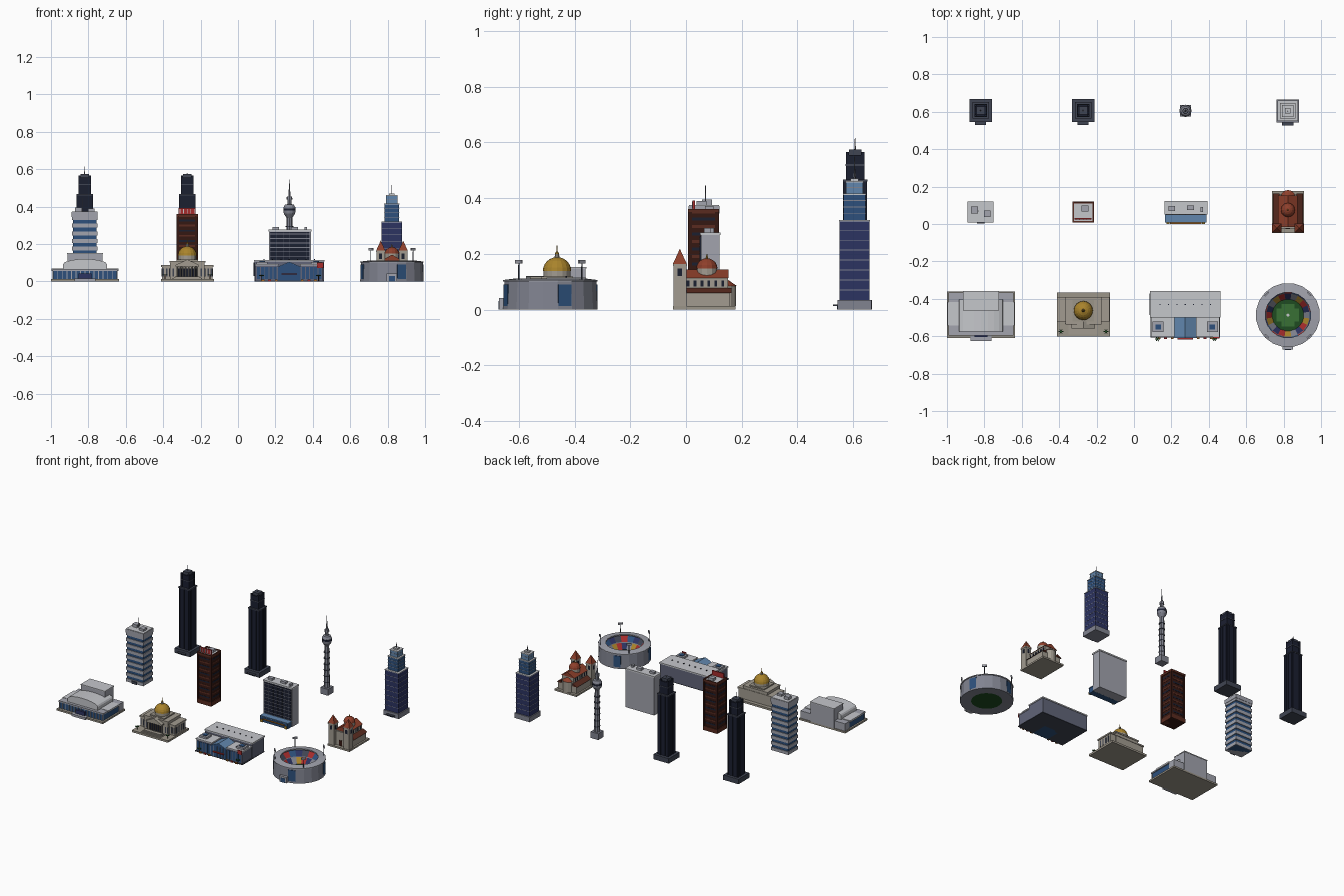
import bpy, bmesh
from math import pi, sin, cos
from mathutils import Matrix

if "Cube" in bpy.data.objects:
    bpy.data.objects.remove(bpy.data.objects["Cube"])

COL = dict(pale=(.56, .57, .6), wall=(.36, .37, .42), stone=(.36, .33, .28), grey=(.22, .23, .28),
           dark=(.011, .014, .03), slate=(.05, .058, .085), navy=(.025, .033, .12), glass=(.026, .08, .2),
           sky=(.12, .24, .42), brown=(.035, .009, .006), umber=(.1, .024, .014), rust=(.27, .05, .024),
           red=(.38, .025, .025), gold=(.4, .23, .025), green=(.013, .07, .015), lime=(.04, .16, .035),
           plate=(.33, .3, .25), orange=(.4, .15, .02), bluegrey=(.12, .13, .19))
parts = {}
O = [0, 0]                       # centre of the building being made


def bm_of(name, col):
    return parts.setdefault((name, col), bmesh.new())


def box(name, col, x, y, w, d, z0, z1, rot=0):
    m = Matrix.Translation((O[0] + x, O[1] + y, (z0 + z1) / 2)) @ Matrix.Rotation(rot, 4, 'Z')
    bmesh.ops.create_cube(bm_of(name, col), size=1, matrix=m @ Matrix.Diagonal((w, d, z1 - z0, 1)))


def cone(name, col, x, y, r1, r2, z0, z1, n=8, rot=0):
    m = Matrix.Translation((O[0] + x, O[1] + y, (z0 + z1) / 2)) @ Matrix.Rotation(rot, 4, 'Z')
    bmesh.ops.create_cone(bm_of(name, col), cap_ends=True, segments=n, radius1=r1, radius2=r2,
                          depth=z1 - z0, matrix=m)


def lathe(name, col, x, y, prof, n=16, rot=0):
    bm = bm_of(name, col)
    vs = [bm.verts.new((O[0] + x + r * cos(rot), O[1] + y + r * sin(rot), z)) for r, z in prof]
    es = [bm.edges.new(p) for p in zip(vs, vs[1:])]
    bmesh.ops.spin(bm, geom=vs + es, cent=(O[0] + x, O[1] + y, 0), axis=(0, 0, 1),
                   angle=2 * pi, steps=n, use_merge=True)


def prism(name, col, pts, y0, y1):
    """Extrude an x-z outline along y."""
    bm = bm_of(name, col)
    f = bm.faces.new([bm.verts.new((O[0] + x, O[1] + y0, z)) for x, z in pts])
    g = bmesh.ops.extrude_face_region(bm, geom=[f])
    bmesh.ops.translate(bm, verts=[v for v in g['geom'] if isinstance(v, bmesh.types.BMVert)],
                        vec=(0, y1 - y0, 0))


def tier(name, col, trim, w, z0, z1, floors):
    """Tower section with floor lines and a pale roof."""
    box(name, col, 0, 0, w, w, z0, z1)
    for i in range(1, floors):
        z = z0 + (z1 - z0) * i / floors
        box(name + '_floor_lines', trim, 0, 0, w + .002, w + .002, z - .0015, z + .0015)
    box(name + '_ledge', 'pale', 0, 0, w + .004, w + .004, z1 - .004, z1 + .001)


def tower_base(name, col):
    box(name + '_base', col, 0, 0, .12, .122, 0, .035)
    box(name + '_canopy', 'slate', 0, -.068, .06, .02, .012, .018)
    box(name + '_door', 'glass', 0, -.061, .04, .004, 0, .012)


# two dark towers with vertical fins
for nm, x, spire in (('west_tower', -.82, .615), ('east_tower', -.272, .58)):
    O[:] = [x, .607]
    tower_base(nm, 'slate')
    box(nm + '_shaft', 'dark', 0, 0, .082, .082, .035, .465)
    box(nm + '_ledge', 'slate', 0, 0, .088, .088, .46, .467)
    box(nm + '_upper', 'dark', 0, 0, .062, .062, .465, .555)
    box(nm + '_upper_ledge', 'slate', 0, 0, .068, .068, .516, .522)
    box(nm + '_crown', 'slate', 0, 0, .045, .045, .555, .575)
    for i in range(5):
        t = (i - 2) * .018
        for s in (-1, 1):
            box(nm + '_fins', 'dark', t, s * .041, .004, .005, .035, .46)
            box(nm + '_fins', 'dark', s * .041, t, .005, .004, .035, .46)
    for sx in (-1, 1):
        for sy in (-1, 1):
            box(nm + '_corner_posts', 'dark', sx * .027, sy * .027, .012, .012, .465, .565)
    cone(nm + '_spire', 'grey', 0, 0, .003, .001, .575, spire, 6)

# broadcast tower
O[:] = [.275, .605]
box('broadcast_base', 'grey', 0, 0, .06, .06, 0, .045)
cone('broadcast_shaft', 'grey', 0, 0, .02, .015, .045, .35, 8)
for i in range(6):
    cone('broadcast_rings', 'slate', 0, 0, .021, .021, .08 + i * .042, .086 + i * .042, 8)
lathe('broadcast_pod', 'grey', 0, 0, [(.012, .335), (.03, .362), (.032, .375), (.032, .395), (.024, .41), (.0, .416)], 12)
cone('broadcast_pod_windows', 'dark', 0, 0, .033, .033, .378, .39, 12)
cone('broadcast_neck', 'grey', 0, 0, .012, .01, .41, .44, 8)
cone('broadcast_small_pod', 'grey', 0, 0, .016, .014, .437, .455, 8)
cone('broadcast_mast', 'grey', 0, 0, .007, .004, .455, .495, 6)
cone('broadcast_mast', 'grey', 0, 0, .003, .001, .495, .55, 6)

# stepped blue tower
O[:] = [.822, .605]
tower_base('stepped_tower', 'grey')
tier('stepped_lower', 'navy', 'grey', .107, .035, .32, 8)
tier('stepped_middle', 'glass', 'grey', .08, .32, .415, 4)
tier('stepped_upper', 'sky', 'grey', .06, .415, .46, 2)
box('stepped_roof_block', 'pale', 0, 0, .03, .03, .46, .47)
cone('stepped_spire', 'grey', 0, 0, .003, .001, .47, .515, 6)

# pale banded office
O[:] = [-.82, .065]
box('office_core', 'glass', 0, 0, .126, .098, 0, .36)
for i in range(9):
    box('office_bands', 'wall', 0, 0, .136, .108, i * .041, i * .041 + .022)
box('office_cap', 'wall', 0, 0, .14, .112, .345, .372)
box('office_roof', 'pale', 0, 0, .136, .108, .372, .375)
for x, y, z in ((-.033, .01, .395), (.035, -.01, .39)):
    box('office_roof_units', 'wall', x, y, .036, .036, .375, z)
cone('office_antenna', 'grey', -.01, .005, .003, .001, .375, .445, 6)
box('office_door', 'slate', 0, -.058, .04, .01, 0, .018)

# brown office with red roof sign
O[:] = [-.272, .063]
box('brown_office', 'brown', 0, 0, .104, .1, .0, .35)
box('brown_base', 'umber', 0, 0, .114, .112, 0, .03)
for i in range(11):
    z = .05 + i * .027
    box('brown_bands', 'umber' if i % 2 else 'dark', 0, 0, .107, .103, z, z + .01)
for sx in (-1, 1):
    for sy in (-1, 1):
        box('brown_corners', 'brown', sx * .05, sy * .048, .014, .014, 0, .35)
    box('brown_parapet', 'umber', sx * .053, 0, .008, .112, .345, .36)
    box('brown_parapet', 'umber', 0, sx * .051, .114, .008, .345, .36)
box('brown_roof', 'pale', 0, 0, .098, .094, .35, .354)
box('brown_roof_unit', 'wall', .01, .02, .04, .03, .354, .372)
box('roof_sign', 'red', 0, -.035, .092, .008, .358, .392)
for i in range(5):
    box('roof_sign_slats', 'pale', (i - 2) * .019, -.04, .004, .003, .362, .388)

# slab hotel
O[:] = [.277, .065]
box('hotel_slab', 'wall', 0, .022, .224, .068, 0, .272)
box('hotel_windows', 'dark', 0, -.013, .212, .003, .045, .264)
for i in range(9):
    box('hotel_floors', 'grey', 0, -.014, .212, .005, .06 + i * .024, .063 + i * .024)
for i in range(13):
    box('hotel_fins', 'slate', (i - 6) * .0175, -.014, .001, .004, .045, .262)
box('hotel_roof_rim', 'pale', 0, .022, .23, .074, .267, .277)
for x, y, w in ((-.075, .018, .034), (.025, .022, .038), (.085, .012, .015)):
    box('hotel_roof_units', 'wall', x, y, w, .026, .277, .292)
box('hotel_podium', 'glass', 0, -.035, .215, .045, 0, .036)
box('hotel_podium_roof', 'sky', 0, -.033, .221, .046, .036, .041)
box('hotel_awning', 'orange', 0, -.058, .17, .016, .02, .026)
for s in (-1, 1):
    box('hotel_planters', 'gold', s * .095, -.058, .016, .012, 0, .018)

# church
O[:] = [.823, .065]
box('church_plinth', 'plate', 0, .0, .172, .225, 0, .012)
box('church_aisles', 'stone', 0, .01, .148, .165, .012, .062)
for s in (-1, 1):
    prism('aisle_roofs', 'umber', [(s * .08, .06), (s * .045, .06), (s * .045, .078)], -.065, .098)
box('church_nave', 'stone', 0, .003, .092, .165, .012, .115)
prism('nave_roof', 'rust', [(-.052, .113), (.052, .113), (0, .143)], -.08, .088)
cone('church_apse', 'stone', 0, .078, .036, .036, .012, .085, 12)
cone('apse_roof', 'rust', 0, .078, .039, .0, .085, .112, 12)
cone('dome_drum', 'stone', 0, .01, .036, .036, .115, .15, 12)
lathe('church_dome', 'rust', 0, .01, [(.038 * cos(a * pi / 10), .148 + .036 * sin(a * pi / 10)) for a in range(6)], 12)
cone('dome_lantern', 'gold', 0, .01, .005, .001, .182, .2, 6)
for s in (-1, 1):
    box('bell_towers', 'stone', s * .06, -.087, .044, .046, .012, .16)
    box('belfry_openings', 'dark', s * .06, -.087, .016, .0475, .12, .148)
    box('belfry_openings', 'dark', s * .06, -.087, .0455, .016, .12, .148)
    box('tower_cornice', 'stone', s * .06, -.087, .049, .051, .156, .164)
    cone('tower_roofs', 'rust', s * .06, -.087, .035, 0, .164, .218, 4, pi / 4)
    for i in range(6):
        box('church_windows', 'dark', s * .046, -.058 + i * .025, .002, .01, .083, .105)
box('church_porch', 'stone', 0, -.078, .078, .02, .012, .11)
box('church_door', 'brown', 0, -.089, .024, .003, .012, .05)

# concert hall
O[:] = [-.818, -.49]
box('hall_plinth', 'plate', 0, .005, .364, .25, 0, .012)
box('hall_glass', 'glass', 0, .0, .34, .2, .012, .058)
for s in (-1, 1):
    box('hall_wing_roofs', 'pale', s * .145, .01, .07, .125, .056, .068)
    box('hall_wing_rear', 'wall', s * .13, .098, .09, .05, .012, .064)
box('hall_front_roof', 'wall', 0, -.03, .35, .15, .056, .066)
arc = [(-.118, .06), (-.118, .09)] + [(-.118 * cos(a * pi / 10), .09 + .03 * sin(a * pi / 10)) for a in range(1, 10)] + [(.118, .09), (.118, .06)]
prism('hall_vault', 'pale', arc, -.085, .085)
box('stage_house', 'wall', 0, .08, .186, .1, .012, .148)
box('stage_house_roof', 'pale', 0, .08, .19, .104, .147, .153)
for i in range(15):
    box('hall_columns', 'wall', (i - 7) * .0242, -.102, .004, .006, .012, .06)
box('hall_steps', 'wall', 0, -.12, .11, .03, 0, .016)
box('hall_entrance', 'navy', 0, -.104, .07, .02, .012, .042)

# domed capitol
O[:] = [-.271, -.485]
box('capitol_plinth', 'plate', 0, 0, .284, .235, 0, .014)
box('capitol_wings', 'stone', 0, .03, .27, .12, .014, .08)
box('capitol_wing_cornice', 'stone', 0, .03, .28, .13, .078, .088)
box('capitol_centre', 'stone', 0, .022, .186, .14, .014, .105)
box('capitol_centre_roof', 'stone', 0, .022, .192, .146, .1, .11)
prism('capitol_pediment', 'stone', [(-.062, .088), (.062, .088), (0, .118)], -.075, -.03)
box('capitol_entablature', 'stone', 0, -.055, .124, .04, .08, .089)
for i in range(8):
    cone('capitol_columns', 'stone', (i - 3.5) * .0155, -.066, .004, .004, .02, .081, 8)
box('capitol_doors', 'dark', 0, -.049, .1, .002, .02, .07)
for i in range(3):
    box('capitol_steps', 'stone', 0, -.08, .12 + .012 * (3 - i), .05 - i * .012, .012 + i * .005, .017 + i * .005)
for i in range(4):
    for s in (-1, 1):
        x = s * (.075 + i * .018)
        box('capitol_windows', 'slate', x, -.0305 if abs(x) > .093 else -.0485, .008, .003, .025, .068)
        box('capitol_windows', 'slate', s * .1355, -.01 + i * .026, .003, .01, .025, .068)
box('dome_base', 'plate', 0, .022, .115, .115, .11, .118)
cone('capitol_drum', 'stone', 0, .022, .049, .049, .118, .14, 16)
lathe('gold_dome', 'gold', 0, .022, [(.051 * cos(a * pi / 12), .138 + .05 * sin(a * pi / 12)) for a in range(7)], 16)
cone('dome_lantern', 'stone', 0, .022, .009, .007, .186, .2, 8)
cone('dome_cap', 'gold', 0, .022, .008, .002, .2, .21, 8)
cone('dome_finial', 'gold', 0, .022, .002, .001, .21, .23, 6)

# railway station
O[:] = [.274, -.49]
box('station_floor', 'slate', 0, .005, .372, .246, 0, .006)
box('station_block', 'bluegrey', 0, .06, .37, .136, .006, .108)
box('station_rear_roof', 'pale', 0, .06, .376, .142, .106, .115)
box('station_side_panel', 'dark', -.184, .06, .012, .115, .03, .1)
for i in range(7):
    box('roof_vents', 'dark', (i - 3) * .045, .06, .006, .006, .115, .12)
for s in (-1, 1):
    box('station_wings', 'bluegrey', s * .12, -.06, .12, .105, .006, .088)
    box('wing_parapet', 'pale', s * .12, -.06, .126, .11, .085, .092)
    box('wing_skylight_frame', 'wall', s * .145, -.06, .058, .056, .092, .105)
    box('wing_skylights', 'glass', s * .145, -.06, .03, .028, .105, .109)
    for i in range(5):
        box('wing_windows', 'glass', s * .12 + (i - 2) * .022, -.1135, .017, .003, .012, .076)
prism('glass_hall_front', 'glass', [(-.061, 0), (-.061, .076), (0, .102), (.061, .076), (.061, 0)], -.118, .0)
prism('glass_hall_roof', 'sky', [(-.063, .078), (0, .105), (.063, .078), (.063, .075), (0, .102), (-.063, .075)], -.12, .0)
for i in range(6):
    box('glass_hall_mullions', 'wall', (i - 2.5) * .024, -.119, .002, .004, 0, .08)
box('station_awning', 'red', 0, -.122, .085, .012, .036, .043)
box('station_sign', 'red', .165, -.118, .034, .006, .072, .1)
for i in (-4, -3, -2, 2, 3, 4):
    box('parked_cars', 'red' if i % 2 else 'orange', i * .035, -.122, .015, .008, .0, .01)

# small palms
for x, y, z in ((.125, -.615, .01), (.43, -.615, .01), (-.39, -.575, .014), (-.15, -.575, .014)):
    O[:] = [x, y]
    cone('palm_trunks', 'brown', 0, 0, .002, .002, 0, z + .022, 5)
    for k in range(3):
        box('palm_leaves', 'green', 0, 0, .026, .004, z + .02, z + .024, k * pi / 3)

# stadium
O[:] = [.823, -.487]
N, R0 = 20, pi / 20
lathe('stadium_wall', 'grey', 0, 0, [(.1, .003), (.172, 0), (.167, .1)], N, R0)
lathe('stadium_roof', 'wall', 0, 0, [(.167, .1), (.172, .1), (.172, .106), (.122, .112), (.122, .104), (.15, .09)], N, R0)
for k in range(0, N, 5):
    a = k * 2 * pi / N + pi / 10
    box('wall_panels', 'glass', .1665 * cos(a), .1665 * sin(a), .006, .05, .012, .09, a)
for ring, (ra, za, rb, zb) in enumerate(((.15, .09, .118, .06), (.116, .055, .085, .02))):
    for k in range(N):
        col = (('red', 'slate', 'navy', 'glass'), ('navy', 'red', 'gold', 'grey'))[ring][k % 4]
        bm = bm_of('seating_' + col, col)
        a, b = k * 2 * pi / N + R0, (k + 1) * 2 * pi / N + R0
        bm.faces.new([bm.verts.new((O[0] + r * cos(t), O[1] + r * sin(t), z))
                      for r, t, z in ((ra, a, za), (rb, a, zb), (rb, b, zb), (ra, b, za))])
lathe('seating_walkway', 'grey', 0, 0, [(.118, .06), (.116, .055)], N, R0)
cone('pitch_surround', 'green', 0, 0, .1, .088, .003, .02, N, R0)
box('pitch', 'lime', 0, 0, .12, .07, .02, .022)
box('pitch', 'lime', 0, 0, .07, .12, .02, .0225)
cone('centre_spot', 'pale', 0, 0, .008, .008, .02, .0235, 12)
box('stadium_gate', 'wall', 0, -.173, .056, .024, 0, .042)
box('gate_door', 'glass', 0, -.1855, .034, .002, 0, .03)
for k in range(4):
    a = pi / 4 + k * pi / 2
    x, y = .16 * cos(a), .16 * sin(a)
    cone('floodlight_poles', 'slate', x, y, .003, .002, .1, .168, 6)
    box('floodlights', 'wall', x, y, .008, .03, .165, .178, a)

# turn every collected part into an object
for (name, col), bm in parts.items():
    bmesh.ops.recalc_face_normals(bm, faces=bm.faces)
    if name.startswith('seating_'):          # open strips must face up
        bmesh.ops.reverse_faces(bm, faces=[f for f in bm.faces if f.normal.z < 0])
    me = bpy.data.meshes.new(name)
    bm.to_mesh(me)
    bm.free()
    mat = bpy.data.materials.get(col) or bpy.data.materials.new(col)
    mat.diffuse_color = (*COL[col], 1)
    mat.use_nodes = True
    mat.node_tree.nodes["Principled BSDF"].inputs["Base Color"].default_value = mat.diffuse_color
    me.materials.append(mat)
    bpy.context.collection.objects.link(bpy.data.objects.new(name, me))
